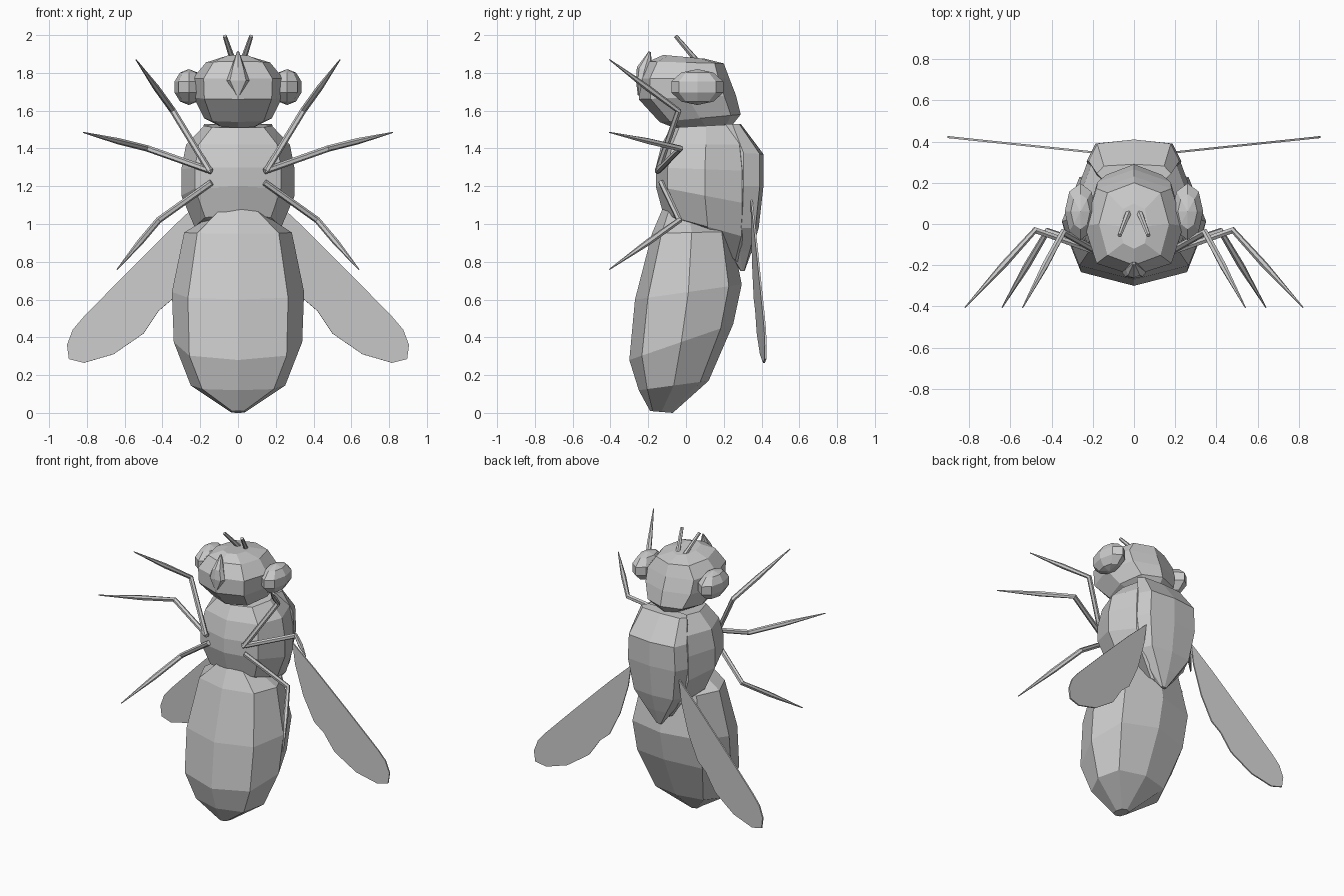
import bpy, bmesh, math
from mathutils import Vector

if "Cube" in bpy.data.objects:
    bpy.data.objects.remove(bpy.data.objects["Cube"])


def finish(name, bm, mirror=False):
    bmesh.ops.recalc_face_normals(bm, faces=bm.faces[:])
    me = bpy.data.meshes.new(name)
    bm.to_mesh(me)
    bm.free()
    ob = bpy.data.objects.new(name, me)
    bpy.context.collection.objects.link(ob)
    if mirror:
        ob.modifiers.new("Mirror", 'MIRROR').use_clip = False
    return ob


def skin(bm, rings):
    """Join rings of points into a closed faceted tube."""
    vs = [[bm.verts.new(p) for p in r] for r in rings]
    n = len(vs[0])
    for a, b in zip(vs, vs[1:]):
        for i in range(n):
            j = (i + 1) % n
            bm.faces.new((a[i], a[j], b[j], b[i]))
    bm.faces.new(vs[0])
    bm.faces.new(vs[-1])


def body(name, sections, power=0.8, sides=8):
    """Loft sections given as front y, front z, back y, back z, half width."""
    def bend(v):
        return 0 if abs(v) < 1e-6 else math.copysign(abs(v) ** power, v)
    rings = []
    for fy, fz, by, bz, w in sections:
        mid = Vector((0, (fy + by) / 2, (fz + bz) / 2))
        arm = Vector((0, fy, fz)) - mid
        rings.append([mid + arm * bend(math.cos(t)) + Vector((w * bend(math.sin(t)), 0, 0))
                      for t in (2 * math.pi * i / sides for i in range(sides))])
    bm = bmesh.new()
    skin(bm, rings)
    return finish(name, bm)


def limb(name, points, radii, sides=6):
    """Tapered tube along a path, mirrored to the other side."""
    pts = [Vector(p) for p in points]
    rings = []
    for i, (p, r) in enumerate(zip(pts, radii)):
        d = (pts[min(i + 1, len(pts) - 1)] - pts[max(i - 1, 0)]).normalized()
        u = d.cross(Vector((0, 1, 0.1))).normalized()
        v = d.cross(u)
        rings.append([p + r * (u * math.cos(t) + v * math.sin(t))
                      for t in (2 * math.pi * k / sides for k in range(sides))])
    bm = bmesh.new()
    skin(bm, rings)
    return finish(name, bm, True)


# Abdomen
body("abdomen", [(-0.12, 1.09, 0.15, 1.02, 0.12), (-0.18, 0.95, 0.24, 0.96, 0.285),
                 (-0.27, 0.60, 0.295, 0.68, 0.35), (-0.30, 0.28, 0.25, 0.47, 0.34),
                 (-0.25, 0.12, 0.12, 0.17, 0.25), (-0.19, 0.01, -0.07, 0.0, 0.04)])

# Thorax and the raised shield on its back
body("thorax", [(-0.08, 1.51, 0.29, 1.53, 0.18), (-0.13, 1.42, 0.34, 1.42, 0.275),
                (-0.16, 1.30, 0.36, 1.28, 0.30), (-0.16, 1.20, 0.36, 1.10, 0.30),
                (-0.12, 1.05, 0.35, 0.92, 0.23), (-0.02, 1.01, 0.30, 0.78, 0.10)])
body("back_shield", [(0.20, 1.53, 0.29, 1.53, 0.18), (0.20, 1.38, 0.41, 1.37, 0.22),
                     (0.20, 1.20, 0.41, 1.20, 0.23), (0.20, 0.98, 0.385, 0.98, 0.19),
                     (0.22, 0.85, 0.35, 0.86, 0.10), (0.29, 0.75, 0.31, 0.75, 0.02)], 0.6)

# Head and mouthpart
body("head", [(-0.04, 1.50, 0.25, 1.53, 0.09), (-0.14, 1.54, 0.29, 1.58, 0.18),
              (-0.25, 1.66, 0.265, 1.68, 0.235), (-0.25, 1.77, 0.23, 1.77, 0.24),
              (-0.20, 1.86, 0.20, 1.85, 0.17), (-0.12, 1.895, 0.10, 1.875, 0.07)])
body("mouthpart", [(-0.255, 1.68, -0.22, 1.68, 0.01), (-0.265, 1.76, -0.20, 1.76, 0.06),
                   (-0.26, 1.83, -0.18, 1.80, 0.04), (-0.197, 1.915, -0.185, 1.91, 0.006)], 1)

# Eyes
bm = bmesh.new()
bmesh.ops.create_uvsphere(bm, u_segments=8, v_segments=5, radius=1)
bmesh.ops.scale(bm, vec=(0.08, 0.145, 0.095), verts=bm.verts[:])
bmesh.ops.translate(bm, vec=(0.26, 0.06, 1.725), verts=bm.verts[:])
finish("eyes", bm, True)

# Antennae
limb("antennae", [(0.025, 0.06, 1.86), (0.07, -0.055, 1.995)], [0.016, 0.011])

# Legs: hip, knee, ankle, tip
hips = {"front_legs": ((0.15, -0.15, 1.28), (0.345, -0.04, 1.60), (0.54, -0.405, 1.87)),
        "middle_legs": ((0.14, -0.15, 1.28), (0.48, -0.03, 1.40), (0.82, -0.405, 1.485)),
        "hind_legs": ((0.14, -0.13, 1.22), (0.42, -0.035, 1.02), (0.64, -0.405, 0.76))}
for name, (hip, knee, tip) in hips.items():
    ankle = Vector(knee).lerp(Vector(tip), 0.45)
    limb(name, [hip, knee, ankle, tip], [0.017, 0.017, 0.017, 0.003])

# Wings
outline = [(0.19, 1.13), (0.35, 0.98), (0.60, 0.73), (0.82, 0.505), (0.875, 0.44),
           (0.905, 0.36), (0.895, 0.285), (0.815, 0.265), (0.66, 0.31), (0.50, 0.42),
           (0.42, 0.54), (0.35, 0.60), (0.27, 0.77), (0.21, 0.98)]
bm = bmesh.new()
bm.faces.new([bm.verts.new((x, 0.35 + 0.105 * (x - 0.22), z)) for x, z in outline])
wings = finish("wings", bm, True)
thick = wings.modifiers.new("Thickness", 'SOLIDIFY')
thick.thickness = 0.01
thick.offset = 0
